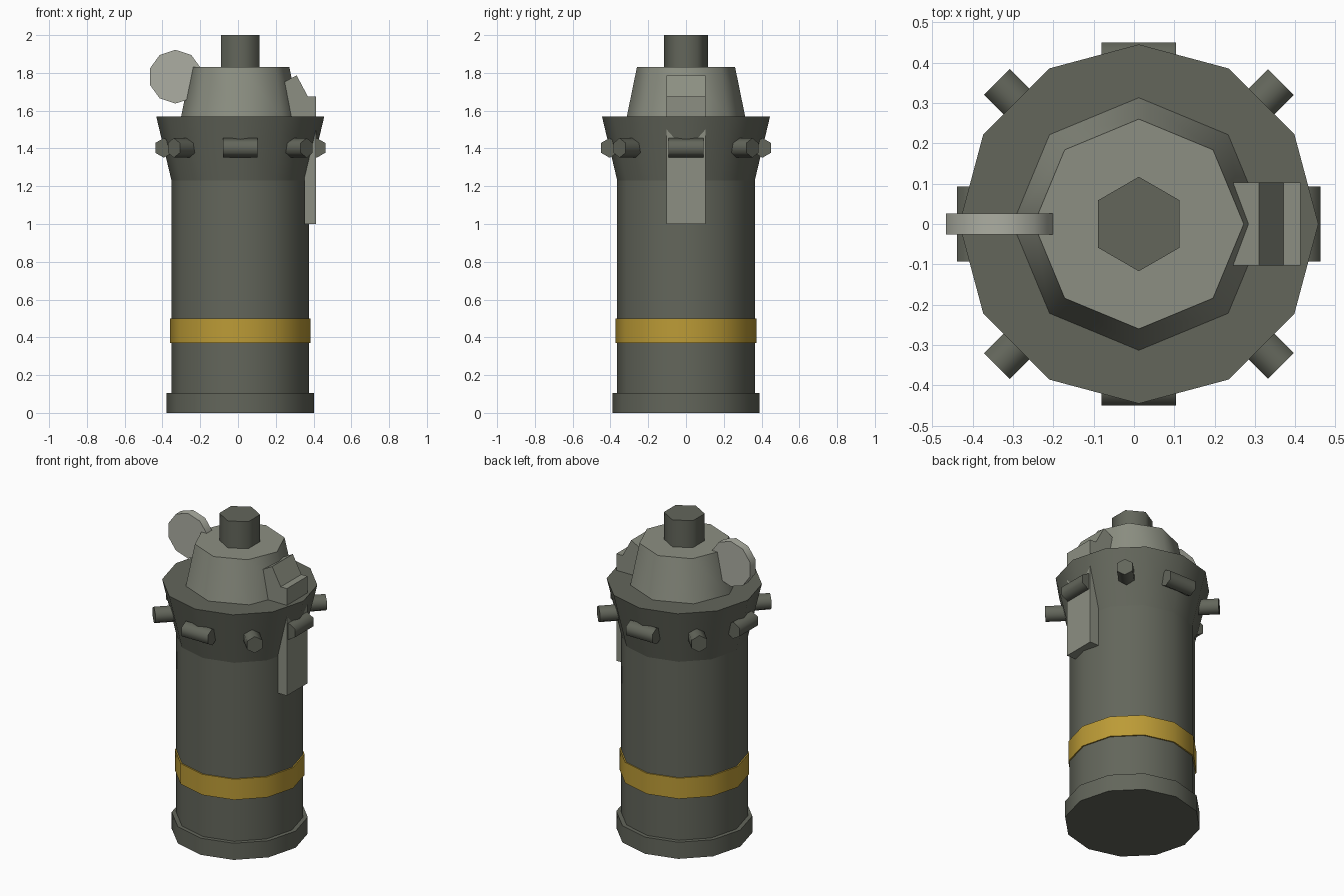
import bpy, bmesh, math
from mathutils import Matrix, Vector

cube = bpy.data.objects.get("Cube")
if cube:
    bpy.data.objects.remove(cube, do_unlink=True)

CX = 0.012  # axis of the canister


def material(name, rgb):
    m = bpy.data.materials.new(name)
    m.use_nodes = True
    col = (*rgb, 1.0)
    m.diffuse_color = col
    m.node_tree.nodes["Principled BSDF"].inputs["Base Color"].default_value = col
    return m


DARK = material("dark olive grey", (0.125, 0.133, 0.105))
LIGHT = material("light olive grey", (0.262, 0.275, 0.223))
PALE = material("pale grey", (0.413, 0.423, 0.361))
YELLOW = material("mustard yellow", (0.503, 0.328, 0.037))


def finish(bm, name, mat, smooth=True):
    bmesh.ops.recalc_face_normals(bm, faces=bm.faces[:])
    me = bpy.data.meshes.new(name)
    bm.to_mesh(me)
    bm.free()
    me.materials.append(mat)
    ob = bpy.data.objects.new(name, me)
    bpy.context.collection.objects.link(ob)
    if smooth:
        bpy.ops.object.select_all(action="DESELECT")
        ob.select_set(True)
        bpy.context.view_layer.objects.active = ob
        bpy.ops.object.shade_smooth_by_angle(angle=math.radians(65))
    return ob


def drum(name, sides, r_low, r_high, z_low, z_high, mat):
    """Upright tapered prism on the canister axis."""
    bm = bmesh.new()
    bmesh.ops.create_cone(
        bm, cap_ends=True, segments=sides, radius1=r_low, radius2=r_high,
        depth=z_high - z_low,
        matrix=Matrix.Translation((CX, 0, (z_low + z_high) / 2)))
    return finish(bm, name, mat)


def lying_drum(name, sides, radius, length, centre, turn, mat):
    """Horizontal prism, along y before being turned about z."""
    bm = bmesh.new()
    bmesh.ops.create_cone(
        bm, cap_ends=True, segments=sides, radius1=radius, radius2=radius,
        depth=length,
        matrix=Matrix.Translation(centre) @ Matrix.Rotation(turn, 4, "Z")
        @ Matrix.Rotation(math.pi / 2, 4, "X"))
    return finish(bm, name, mat)


# Canister body
drum("base_rim", 12, 0.39, 0.39, 0.0, 0.105, DARK)
drum("body", 12, 0.364, 0.364, 0.05, 1.23, DARK)
drum("stripe_band", 12, 0.372, 0.372, 0.37, 0.5, YELLOW)
drum("collar", 12, 0.364, 0.445, 1.23, 1.57, DARK)

# Fuse head
drum("head", 8, 0.313, 0.26, 1.57, 1.83, LIGHT)
drum("top_knob", 6, 0.117, 0.117, 1.80, 2.0, DARK)

# Pins around the collar: alternately tangent and radial
for i in range(8):
    a = i * math.pi / 4
    turn = a + (math.pi / 2 if i % 2 else 0)
    centre = (CX + 0.405 * math.cos(a), 0.405 * math.sin(a), 1.403)
    lying_drum(f"collar_pin_{i + 1}", 6, 0.052, 0.185, centre, turn, DARK)

# Pull ring, a flat disc beside the head
lying_drum("pull_ring", 10, 0.142, 0.053, (-0.331, 0, 1.78), 0, PALE)

# Safety lever: side profile extruded across its width
profile = [(0.247, 1.753), (0.31, 1.787), (0.37, 1.675), (0.413, 1.675),
           (0.413, 1.0), (0.352, 1.0), (0.352, 1.56), (0.284, 1.56)]
bm = bmesh.new()
face = bm.faces.new([bm.verts.new((x, -0.103, z)) for x, z in profile])
side = bmesh.ops.extrude_face_region(bm, geom=[face])["geom"]
bmesh.ops.translate(bm, vec=Vector((0, 0.206, 0)),
                    verts=[v for v in side if isinstance(v, bmesh.types.BMVert)])
finish(bm, "safety_lever", LIGHT, smooth=False)
